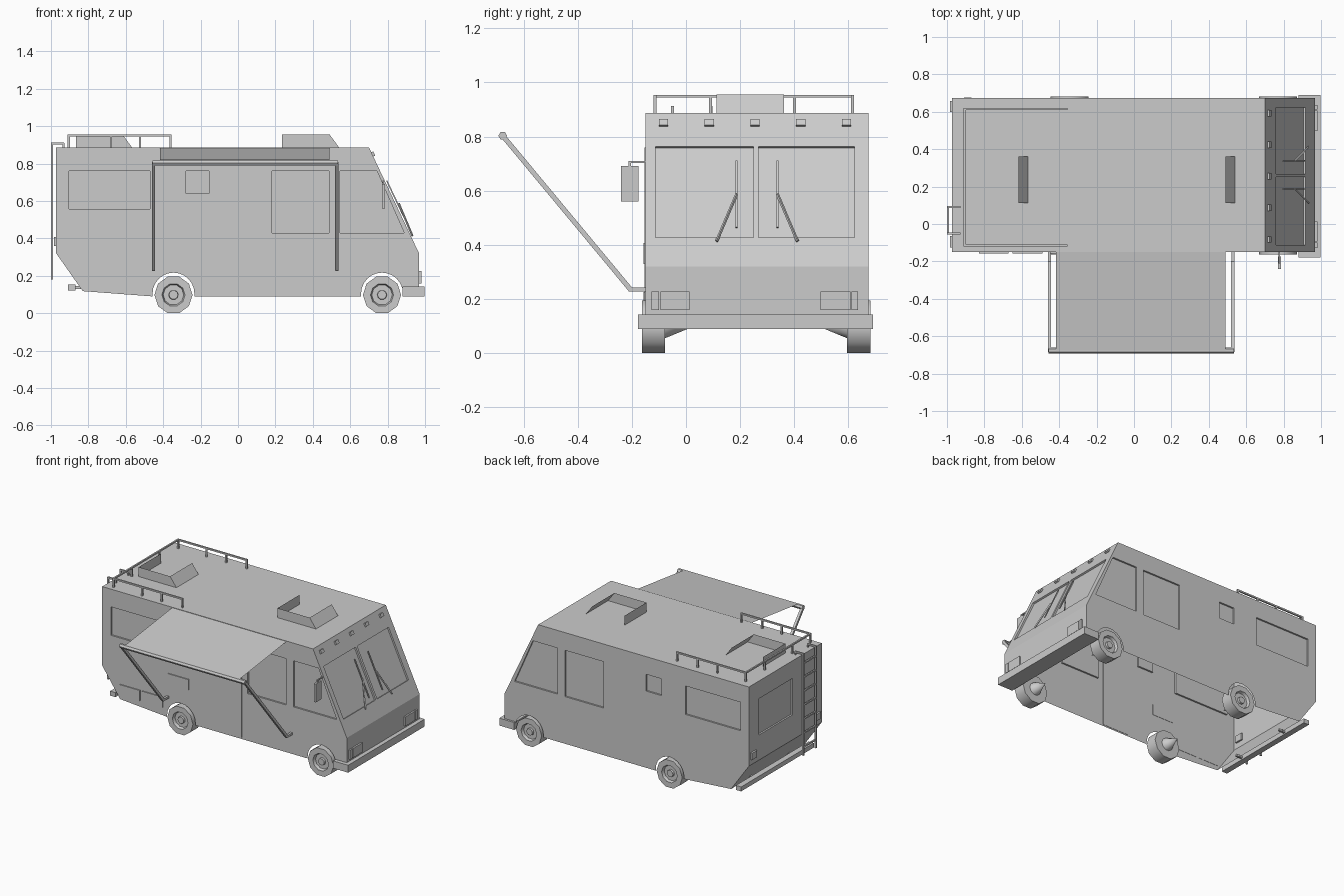
import bpy, bmesh, math
from mathutils import Vector as V

if "Cube" in bpy.data.objects:
    bpy.data.objects.remove(bpy.data.objects["Cube"])

grey = bpy.data.materials.new("plain_grey")
grey.use_nodes = True
COLOUR = (0.6, 0.6, 0.6, 1)
grey.diffuse_color = COLOUR
grey.node_tree.nodes["Principled BSDF"].inputs["Base Color"].default_value = COLOUR

RIGHT, LEFT, ROOF, REAR, NOSE = -0.15, 0.675, 0.887, -0.972, 0.968
WHEELS_X = (0.77, -0.345)


def prism(bm, points, offset):
    """Extrude a 3D polygon along an offset."""
    a = [bm.verts.new(p) for p in points]
    b = [bm.verts.new(V(p) + V(offset)) for p in points]
    n = len(a)
    bm.faces.new(a)
    bm.faces.new(b[::-1])
    for i in range(n):
        j = (i + 1) % n
        bm.faces.new((a[i], b[i], b[j], a[j]))


def box(bm, x, y, z):
    prism(bm, [(x[0], y[0], z[0]), (x[1], y[0], z[0]), (x[1], y[1], z[0]), (x[0], y[1], z[0])],
          (0, 0, z[1] - z[0]))


def beam(bm, p, q, w):
    """Square bar between two points."""
    p, q = V(p), V(q)
    d = (q - p).normalized()
    s = d.cross(V((0, 0, 1)) if abs(d.z) < 0.9 else V((0, 1, 0))).normalized() * w / 2
    t = d.cross(s)
    prism(bm, [p + s + t, p - s + t, p - s - t, p + s - t], q - p)


def finish(name, bm, smooth=None, closed=True):
    if closed:
        bmesh.ops.recalc_face_normals(bm, faces=bm.faces)
    me = bpy.data.meshes.new(name)
    bm.to_mesh(me)
    bm.free()
    ob = bpy.data.objects.new(name, me)
    bpy.context.collection.objects.link(ob)
    me.materials.append(grey)
    bpy.ops.object.select_all(action='DESELECT')
    ob.select_set(True)
    bpy.context.view_layer.objects.active = ob
    if smooth:
        bpy.ops.object.shade_smooth_by_angle(angle=math.radians(smooth))
    return ob


def slant(y, z, out=0.0):
    """Point on the sloping windscreen plane, pushed outwards by out."""
    x = 0.70 + (ROOF - z) / (ROOF - 0.32) * (NOSE - 0.70)
    return V((x, y, z)) + SLANT_N * out


SLANT_N = V((0.567, 0, 0.268)).normalized()


def slant_prism(bm, y, z, low, high):
    prism(bm, [slant(y[0], z[0], low), slant(y[1], z[0], low),
               slant(y[1], z[1], low), slant(y[0], z[1], low)], SLANT_N * (high - low))


# Body shell with wheel arches in its side profile
profile = [(REAR, ROOF), (0.70, ROOF), (NOSE, 0.32), (NOSE, 0.09)]
for cx in WHEELS_X:
    profile.append((cx + 0.112, 0.09))
    for i in range(13):
        a = math.pi * i / 12
        profile.append((cx + 0.112 * math.cos(a), 0.105 + 0.112 * math.sin(a)))
    profile.append((cx - 0.112, 0.09))
profile += [(-0.83, 0.118), (REAR, 0.32)]
bm = bmesh.new()
prism(bm, [(x, RIGHT, z) for x, z in profile], (0, LEFT - RIGHT, 0))
body = finish("body_shell", bm)

# Window recesses on both sides, the windscreen and the rear
DEPTH = 0.012
bm = bmesh.new()
windows = [[(a, lo), (b, lo), (b, 0.76), (a, 0.76)] for a, b, lo in
           ((-0.904, -0.47, 0.556), (-0.278, -0.155, 0.64), (0.182, 0.487, 0.428))]
windows.append([(0.545, 0.43), (0.888, 0.43), (0.743, 0.76), (0.545, 0.76)])
for wall in (RIGHT, LEFT):
    for w in windows:
        prism(bm, [(x, wall - DEPTH, z) for x, z in w], (0, 2 * DEPTH, 0))
for y in ((-0.113, 0.25), (0.268, 0.623)):
    slant_prism(bm, y, (0.427, 0.763), -DEPTH, DEPTH)
box(bm, (REAR - DEPTH, REAR + DEPTH), (0.18, 0.56), (0.5, 0.76))
cutter = finish("window_cutter", bm)
cutter.hide_render = True
mod = body.modifiers.new("windows", 'BOOLEAN')
mod.operation, mod.solver, mod.object = 'DIFFERENCE', 'EXACT', cutter
bpy.context.view_layer.objects.active = body
bpy.ops.object.modifier_apply(modifier="windows")
bpy.data.objects.remove(cutter)

# Open underside and wheel arches
bm = bmesh.new()
bm.from_mesh(body.data)
under = []
for f in bm.faces:
    ys = [v.co.y for v in f.verts]
    if max(ys) - min(ys) > 0.5 and max(v.co.z for v in f.verts) < 0.25:
        under.append(f)
bmesh.ops.delete(bm, geom=under, context='FACES')
bm.to_mesh(body.data)
bm.free()

# Wheels: lathed rim, tyre and inner cone
SIDES = 10
rings = [(0.024, 0.006), (0.026, 0.02), (0.055, 0.02), (0.062, 0), (0.102, 0),
         (0.102, 0.086), (0.045, 0.086)]
for side, wall, inward in (("right", -0.163, 1), ("left", 0.681, -1)):
    for end, cx in zip(("front", "rear"), WHEELS_X):
        bm = bmesh.new()
        loops = []
        for r, d in rings:
            loops.append([bm.verts.new((cx + r * math.cos(a), wall + inward * d, 0.098 + r * math.sin(a)))
                          for a in (2 * math.pi * (i + 0.5) / SIDES - math.pi / 2 for i in range(SIDES))])
        for a, b in zip(loops, loops[1:]):
            for i in range(SIDES):
                j = (i + 1) % SIDES
                bm.faces.new((a[i], a[j], b[j], b[i]))
        bm.faces.new(loops[0])
        tip = bm.verts.new((cx, wall + inward * 0.19, 0.098))
        for i in range(SIDES):
            bm.faces.new((loops[-1][i], loops[-1][(i + 1) % SIDES], tip))
        finish(f"{end}_{side}_wheel", bm, smooth=40)

# Bumpers
bm = bmesh.new()
box(bm, (0.88, 0.998), (-0.178, 0.69), (0.09, 0.143))
finish("front_bumper", bm)
bm = bmesh.new()
box(bm, (-0.91, -0.868), (RIGHT, LEFT), (0.122, 0.154))
for y in (0.05, 0.48):
    beam(bm, (-0.87, y, 0.138), (-0.82, y, 0.138), 0.015)
finish("rear_bumper", bm)

# Lights
bm = bmesh.new()
for y in ((-0.128, -0.1), (-0.094, 0.013), (0.497, 0.608), (0.612, 0.636)):
    box(bm, (0.955, 0.98), y, (0.16, 0.227))
finish("headlights", bm)
bm = bmesh.new()
for y in ((-0.125, -0.065), (0.6, 0.657)):
    box(bm, (-0.985, -0.96), y, (0.36, 0.408))
finish("tail_lights", bm)
bm = bmesh.new()
for i in range(5):
    y = -0.083 + i * 0.169
    slant_prism(bm, (y - 0.017, y + 0.017), (0.838, 0.86), -0.004, 0.012)
finish("clearance_lights", bm)

# Wipers
bm = bmesh.new()
for y, foot in ((0.187, 0.113), (0.338, 0.412)):
    beam(bm, slant(y, 0.46, 0.01), slant(y, 0.705, 0.01), 0.007)
    beam(bm, slant(foot, 0.41, 0.008), slant(y, 0.58, 0.016), 0.008)
finish("wipers", bm)

# Side mirror
bm = bmesh.new()
box(bm, (0.77, 0.785), (-0.24, -0.175), (0.56, 0.692))
beam(bm, (0.777, -0.208, 0.69), (0.777, -0.208, 0.708), 0.008)
beam(bm, (0.777, -0.212, 0.706), (0.777, RIGHT, 0.706), 0.008)
finish("side_mirror", bm)

# Entry door and service hatches
bm = bmesh.new()
box(bm, (-0.075, 0.135), (RIGHT - 0.003, RIGHT + 0.002), (0.1, 0.76))
finish("entry_door", bm)
bm = bmesh.new()
for x, z in (((-0.45, -0.283), (0.33, 0.406)), ((-0.83, -0.67), (0.15, 0.225)), ((-0.65, -0.49), (0.15, 0.225))):
    box(bm, x, (RIGHT - 0.007, RIGHT + 0.002), z)
finish("service_hatches", bm)

# Roof vents: open cowls with three walls
for name, x0, x1 in (("front_roof_cowl", 0.235, 0.54), ("rear_roof_cowl", -0.866, -0.567)):
    bm = bmesh.new()
    top, ya, yb, xs = 0.955, 0.112, 0.362, x1 - 0.05
    low = [bm.verts.new((x, y, ROOF)) for x, y in ((x0, yb), (x0, ya), (x1, ya), (x1, yb))]
    high = [bm.verts.new((x, y, top)) for x, y in ((x0, yb), (x0, ya), (xs, ya), (xs, yb))]
    for i in range(3):
        bm.faces.new((low[i], low[i + 1], high[i + 1], high[i]))
    finish(name, bm, closed=False)

# Roof rack rails and posts
bm = bmesh.new()
RAIL = 0.949
for y in (-0.115, 0.615):
    beam(bm, (-0.91, y, RAIL), (-0.355, y, RAIL), 0.011)
    for x in (-0.905, -0.68, -0.525, -0.36):
        beam(bm, (x, y, ROOF), (x, y, RAIL), 0.011)
beam(bm, (-0.905, -0.115, RAIL), (-0.905, 0.615, RAIL), 0.011)
for y in (0.09, 0.4):
    beam(bm, (-0.905, y, ROOF), (-0.905, y, RAIL), 0.011)
finish("roof_rack", bm)

# Rear ladder
bm = bmesh.new()
for y in (-0.05, 0.092):
    beam(bm, (-0.994, y, 0.18), (-0.994, y, 0.913), 0.011)
    beam(bm, (-0.999, y, 0.908), (-0.93, y, 0.908), 0.011)
    beam(bm, (-0.933, y, ROOF), (-0.933, y, 0.91), 0.011)
for i in range(7):
    z = 0.24 + i * 0.1
    beam(bm, (-0.994, -0.05, z), (-0.994, 0.092, z), 0.01)
finish("rear_ladder", bm)

# Awning: cloth, roller and folding arms
bm = bmesh.new()
bm.faces.new([bm.verts.new(p) for p in ((-0.417, RIGHT, 0.884), (-0.417, -0.677, 0.818),
                                        (0.49, -0.677, 0.818), (0.49, RIGHT, 0.884))])
finish("awning_cloth", bm, closed=False)
bm = bmesh.new()
hexagon = [math.pi * i / 3 for i in range(6)]
prism(bm, [(-0.458, -0.677 + 0.016 * math.cos(a), 0.803 + 0.016 * math.sin(a)) for a in hexagon],
      (0.993, 0, 0))
finish("awning_roller", bm)
bm = bmesh.new()
for x in (-0.452, 0.528):
    beam(bm, (x, -0.677, 0.803), (x, -0.205, 0.235), 0.018)
    beam(bm, (x, -0.212, 0.235), (x, RIGHT, 0.235), 0.016)
finish("awning_arms", bm)
